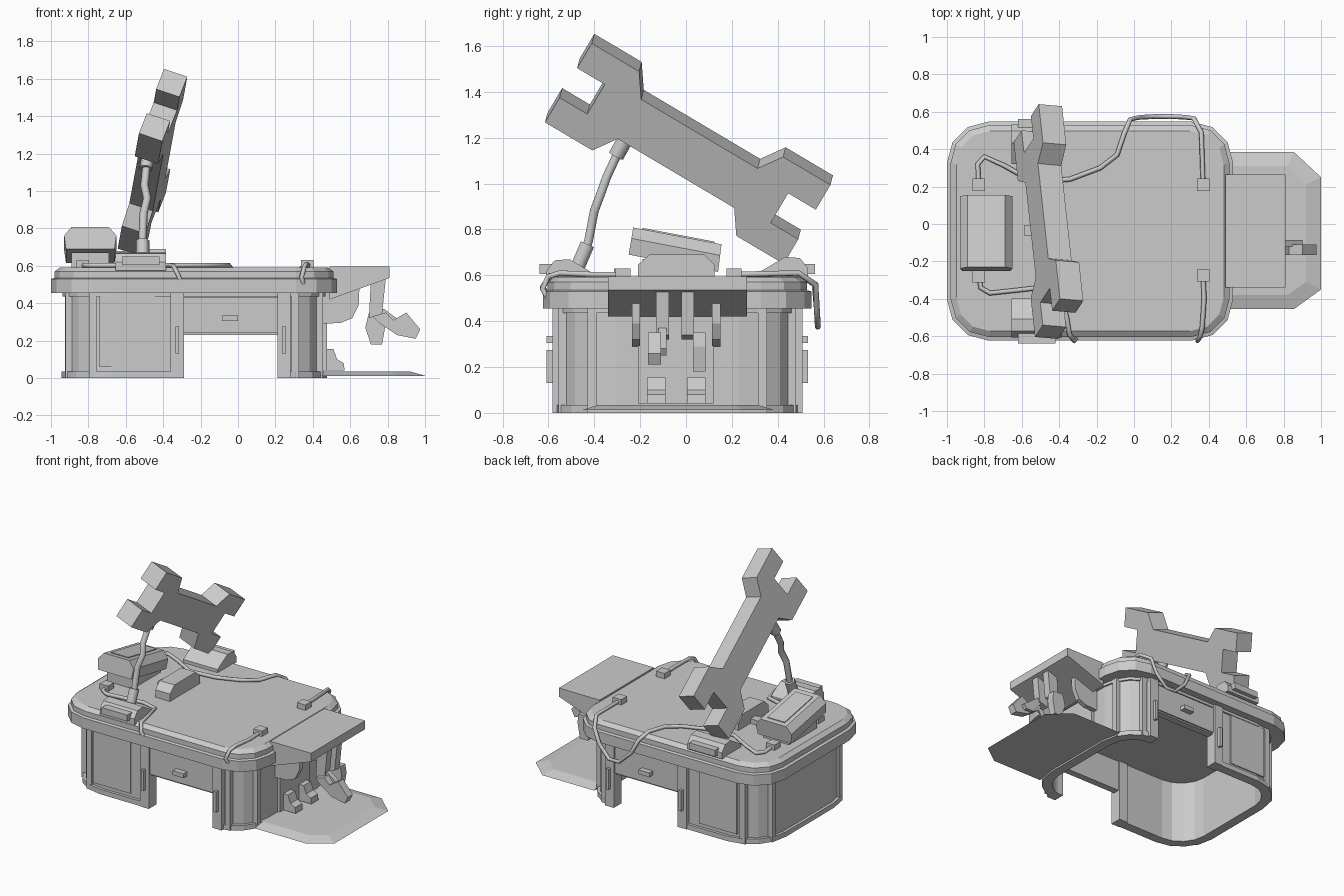
import bpy, bmesh, math
from mathutils import Vector

if "Cube" in bpy.data.objects:
    bpy.data.objects.remove(bpy.data.objects["Cube"])

grey = bpy.data.materials.new("light_grey")
grey.diffuse_color = (0.6, 0.6, 0.6, 1)
grey.use_nodes = True
grey.node_tree.nodes["Principled BSDF"].inputs["Base Color"].default_value = grey.diffuse_color
CX, CY = -0.235, -0.038   # centre of the counter


def finish(name, bm):
    bmesh.ops.recalc_face_normals(bm, faces=bm.faces)
    me = bpy.data.meshes.new(name)
    bm.to_mesh(me)
    bm.free()
    me.materials.append(grey)
    ob = bpy.data.objects.new(name, me)
    bpy.context.collection.objects.link(ob)
    return ob


def loft(name, rings, closed=False):
    """Skin equal-length rings; capped, or joined end to start when closed."""
    bm = bmesh.new()
    vs = [[bm.verts.new(p) for p in r] for r in rings]
    n = len(vs[0])
    pairs = list(zip(vs, vs[1:])) + ([(vs[-1], vs[0])] if closed else [])
    for a, b in pairs:
        for i in range(n):
            j = (i + 1) % n
            bm.faces.new((a[i], a[j], b[j], b[i]))
    if not closed:
        bm.faces.new(vs[0])
        bm.faces.new(vs[-1])
    return finish(name, bm)


def box(name, x0, x1, y0, y1, z0, z1):
    ring = lambda z: [(x0, y0, z), (x1, y0, z), (x1, y1, z), (x0, y1, z)]
    return loft(name, [ring(z0), ring(z1)])


def prism_y(name, pts, y0, y1):
    """Extrude an (x, z) outline along y."""
    return loft(name, [[(x, y, z) for x, z in pts] for y in (y0, y1)])


def prism_x(name, pts, x0, x1):
    """Extrude a (y, z) outline along x."""
    return loft(name, [[(x, y, z) for y, z in pts] for x in (x0, x1)])


def rounded(hx, hy, r, z, seg=4):
    """Rounded rectangle ring around the counter centre."""
    out = []
    for k, (sx, sy) in enumerate([(1, 1), (-1, 1), (-1, -1), (1, -1)]):
        for i in range(seg + 1):
            a = math.radians(90 * (k + i / seg))
            out.append((CX + sx * (hx - r) + r * math.cos(a),
                        CY + sy * (hy - r) + r * math.sin(a), z))
    return out


def tube(name, pts, radius):
    cu = bpy.data.curves.new(name, 'CURVE')
    cu.dimensions = '3D'
    cu.bevel_depth = radius
    cu.bevel_resolution = 1
    cu.use_fill_caps = True
    sp = cu.splines.new('POLY')
    sp.points.add(len(pts) - 1)
    for p, q in zip(sp.points, pts):
        p.co = (*q, 1)
    tmp = bpy.data.objects.new(name + "_path", cu)
    bpy.context.collection.objects.link(tmp)
    me = bpy.data.meshes.new_from_object(
        tmp.evaluated_get(bpy.context.evaluated_depsgraph_get()))
    bpy.data.objects.remove(tmp)
    me.materials.clear()
    me.materials.append(grey)
    ob = bpy.data.objects.new(name, me)
    bpy.context.collection.objects.link(ob)


def cut(ob, cutter):
    m = ob.modifiers.new("cut", 'BOOLEAN')
    m.operation, m.object, m.solver = 'DIFFERENCE', cutter, 'EXACT'
    cutter.hide_render = True
    me = bpy.data.meshes.new_from_object(
        ob.evaluated_get(bpy.context.evaluated_depsgraph_get()))
    ob.modifiers.clear()
    ob.data = me
    bpy.data.objects.remove(cutter)


# Counter top with stepped rim
loft("counter_top", [rounded(hx, hy, r, z, 3) for hx, hy, r, z in [
    (0.765, 0.585, 0.22, 0.455), (0.765, 0.585, 0.22, 0.53),
    (0.745, 0.565, 0.20, 0.535), (0.745, 0.565, 0.20, 0.57),
    (0.715, 0.535, 0.18, 0.592)]])

# Hollow base: wall and rails, with doorways cut front and back
for name, h, z0, z1 in [("base_wall", 0.0, 0.0, 0.456),
                        ("bottom_rail", 0.02, 0.0, 0.035),
                        ("top_rail", 0.012, 0.435, 0.456)]:
    o, i = (0.69 + h, 0.52 + h, 0.25 + h), (0.64, 0.47, 0.2)
    ob = loft(name, [rounded(*o, z0), rounded(*o, z1),
                     rounded(*i, z1), rounded(*i, z0)], closed=True)
    if z0 == 0:
        cut(ob, box("doorway_cutter", -0.29, 0.21, -1, 1, -0.1, 0.23))

# Corner posts, two at each rounded corner
for sx in (-1, 1):
    for sy in (-1, 1):
        for k, deg in enumerate((24, 66)):
            a = math.radians(deg)
            x = CX + sx * (0.44 + 0.25 * math.cos(a))
            y = CY + sy * (0.27 + 0.25 * math.sin(a))
            box("corner_post", x - 0.02, x + 0.02, y - 0.02, y + 0.02, 0, 0.455)

# Door frames, handles and panels on front and back
for s in (-1, 1):
    def side(name, x0, x1, d0, d1, z0, z1):
        ya, yb = sorted((CY + s * d0, CY + s * d1))
        box(name, x0, x1, ya, yb, z0, z1)
    for x0, x1, hx in [(-0.36, -0.29, -0.325), (0.21, 0.28, 0.245)]:
        side("door_jamb", x0, x1, 0.46, 0.545, 0, 0.455)
        side("door_handle", hx - 0.01, hx + 0.01, 0.54, 0.57, 0.13, 0.275)
    side("door_lintel", -0.29, 0.21, 0.51, 0.53, 0.24, 0.43)
    side("drawer_handle", -0.085, 0.0, 0.525, 0.57, 0.305, 0.335)
    side("wall_panel", -0.74, -0.445, 0.515, 0.528, 0.06, 0.435)

# Side shelf with sloped underside, and its curved brackets
prism_y("side_shelf", [(0.49, 0.42), (0.49, 0.595), (0.81, 0.595), (0.81, 0.535)],
        -0.34, 0.265)
for y in (-0.236, 0.114):
    prism_y("shelf_bracket", [(0.45, 0.5), (0.65, 0.5), (0.645, 0.39), (0.61, 0.32),
                              (0.55, 0.295), (0.45, 0.29)], y, y + 0.036)

# Hanging arms and claws under the shelf
for y in (-0.13, -0.02):
    prism_y("hanging_arm", [(0.71, 0.51), (0.79, 0.53), (0.77, 0.34), (0.7, 0.32)],
            y, y + 0.055)
prism_y("raised_claw", [(0.72, 0.33), (0.79, 0.35), (0.83, 0.31), (0.9, 0.35),
                        (0.975, 0.26), (0.95, 0.21), (0.85, 0.23), (0.76, 0.29)],
        -0.165, -0.11)
prism_y("short_claw", [(0.72, 0.37), (0.78, 0.37), (0.9, 0.28), (0.88, 0.25),
                       (0.82, 0.25)], -0.12, -0.085)
prism_y("lowered_claw", [(0.7, 0.35), (0.78, 0.35), (0.79, 0.29), (0.77, 0.18),
                         (0.71, 0.18), (0.68, 0.27)], 0.03, 0.085)
for y in (-0.17, 0.005):
    prism_y("floor_foot", [(0.44, 0.04), (0.57, 0.04), (0.565, 0.08), (0.53, 0.1),
                           (0.51, 0.155), (0.44, 0.155)], y, y + 0.08)
box("end_panel", 0.45, 0.475, -0.21, 0.12, 0.04, 0.42)

# Floor mat with bevelled edge
loft("floor_mat", [
    [(0.45, 0.385, 0.012), (0.855, 0.385, 0.012), (1, 0.25, 0.012),
     (1, -0.35, 0.012), (0.855, -0.455, 0.012), (0.45, -0.455, 0.012)],
    [(0.45, 0.31, 0.035), (0.82, 0.31, 0.035), (0.92, 0.21, 0.035),
     (0.92, -0.31, 0.035), (0.82, -0.38, 0.035), (0.45, -0.38, 0.035)]])

# Tilted double-ended wrench sign
quarter = [(0.295, 0.1), (0.365, 0.2), (0.605, 0.2), (0.605, 0.075), (0.465, 0.075)]
end = quarter + [(u, -v) for u, v in reversed(quarter)]
outline = end + [(-u, -v) for u, v in end]
normal = Vector((1, -0.09, -0.336)).normalized()
face = []
for u, v in outline:
    y, z = 0.013 + 0.86 * u + 0.51 * v, 1.151 - 0.51 * u + 0.86 * v
    face.append(Vector((-0.845 + 0.09 * y + 0.336 * z, y, z)))
loft("wrench", [[p + normal * t for p in face] for t in (-0.066, 0.066)])

# Bent support rod with end sleeves
rod = [(-0.51, -0.46, 0.64), (-0.51, -0.425, 0.75), (-0.505, -0.40, 0.88),
       (-0.485, -0.37, 0.96), (-0.5, -0.345, 1.03), (-0.485, -0.28, 1.17)]
tube("support_rod", rod, 0.022)
tube("lower_sleeve", [(-0.51, -0.475, 0.63), (-0.51, -0.43, 0.735)], 0.036)
tube("upper_sleeve", [(-0.492, -0.305, 1.12), (-0.48, -0.26, 1.2)], 0.036)

# Wedge mounts at the front and back edges
for s, lift in ((-1, 0), (1, 0.01)):
    prism_x("wedge_mount", [(CY + s * d, z + lift) for d, z in [
        (0.36, 0.575), (0.36, 0.605), (0.47, 0.67), (0.535, 0.665),
        (0.57, 0.62), (0.57, 0.575)]], -0.655, -0.385)
    y0, y1 = sorted((CY + s * 0.53, CY + s * 0.6))
    box("mount_block", -0.62, -0.42, y0, y1, 0.605, 0.65)

# Low block with chamfered ends and a nub
prism_x("centre_block", [(-0.21, 0.585), (-0.21, 0.645), (-0.16, 0.69), (0.08, 0.69),
                         (0.125, 0.645), (0.125, 0.585)], -0.5, -0.385)
box("centre_nub", -0.585, -0.49, -0.065, -0.005, 0.585, 0.625)

# Slanted console with a raised top plate
box("console_foot", -0.89, -0.69, -0.19, 0.12, 0.585, 0.67)
ring = [(-0.92, 0), (-0.93, 0.6), (-0.89, 1), (-0.69, 1), (-0.65, 0.6), (-0.66, 0)]
loft("console", [[(x, y + lean * t, z0 + t * (z1 - z0)) for x, t in ring]
                 for y, lean, z0, z1 in [(-0.25, 0.02, 0.69, 0.808),
                                         (0.14, 0.015, 0.615, 0.735)]])
slope = lambda y: 0.805 - 0.19 * (y + 0.23)
loft("console_plate", [[(x, y, slope(y) + h) for x, y in
     [(-0.86, -0.19), (-0.725, -0.19), (-0.725, 0.125), (-0.86, 0.125)]]
     for h in (-0.01, 0.009)])

# Cables: one sagging over the back edge, two over the front edge
Z = 0.603
tube("back_cable", [(-0.83, 0.2, Z), (-0.835, 0.32, Z), (-0.8, 0.36, Z),
    (-0.69, 0.31, Z), (-0.53, 0.22, Z), (-0.34, 0.24, Z), (-0.18, 0.3, Z),
    (-0.09, 0.37, Z), (-0.05, 0.49, Z), (-0.02, 0.56, 0.56), (0.03, 0.57, 0.46),
    (0.12, 0.575, 0.375), (0.2, 0.575, 0.375), (0.28, 0.57, 0.46),
    (0.32, 0.565, 0.56), (0.36, 0.49, 0.61), (0.37, 0.2, Z)], 0.013)
tube("front_left_cable", [(-0.83, -0.27, Z), (-0.82, -0.34, Z), (-0.77, -0.37, Z),
    (-0.5, -0.34, Z), (-0.39, -0.37, Z), (-0.36, -0.5, Z), (-0.345, -0.59, 0.6),
    (-0.32, -0.625, 0.55), (-0.3, -0.6, 0.5)], 0.013)
tube("front_right_cable", [(0.37, -0.28, Z), (0.375, -0.4, Z), (0.365, -0.55, 0.61),
    (0.355, -0.6, 0.595), (0.34, -0.625, 0.54), (0.35, -0.6, 0.5)], 0.013)
for x, y in [(-0.83, 0.21), (-0.83, -0.28), (0.37, 0.21), (0.37, -0.275)]:
    box("cable_plug", x - 0.033, x + 0.033, y - 0.033, y + 0.033, 0.585, 0.63)
